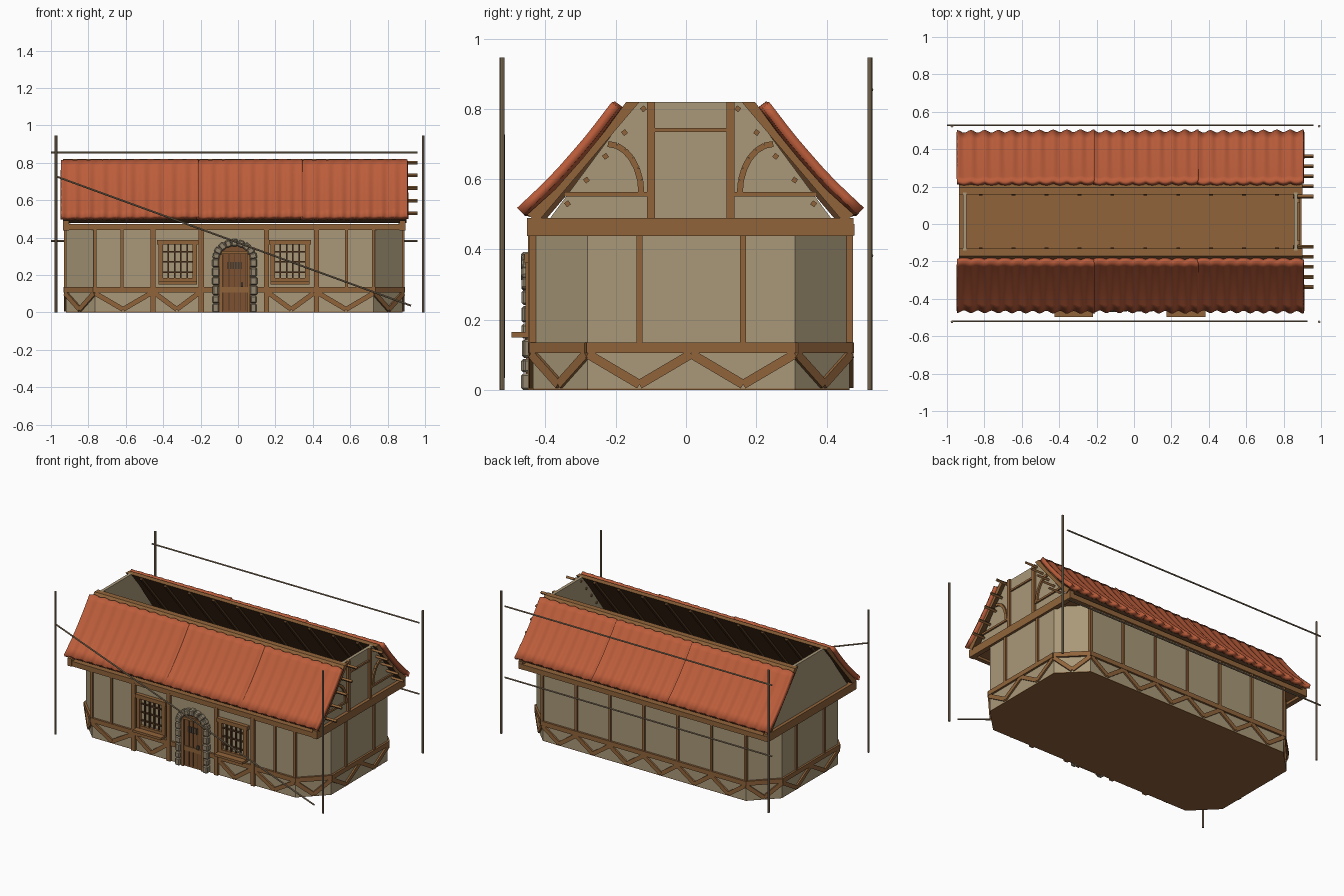
import bpy, bmesh, math, random
from mathutils import Vector as V

if "Cube" in bpy.data.objects:
    bpy.data.objects.remove(bpy.data.objects["Cube"])

random.seed(4)

def material(name, *rgb):
    m = bpy.data.materials.new(name)
    m.diffuse_color = [(c / 255) ** 2.2 for c in rgb] + [1]
    m.use_nodes = True
    m.node_tree.nodes["Principled BSDF"].inputs["Base Color"].default_value = m.diffuse_color
    return m

PLASTER = material("plaster", 168, 151, 120)
TIMBER = material("timber", 143, 100, 61)
DARK = material("dark_wood", 84, 59, 38)
TILE = material("red_tile", 186, 93, 61)
STONE = material("stone", 146, 133, 111)
POLE = material("weathered_pole", 143, 124, 99)
DOOR = material("door_wood", 124, 83, 52)
IRON = material("iron", 88, 80, 72)

def finish(name, bm, *mats):
    bmesh.ops.recalc_face_normals(bm, faces=bm.faces)
    me = bpy.data.meshes.new(name)
    bm.to_mesh(me)
    bm.free()
    for m in mats:
        me.materials.append(m)
    ob = bpy.data.objects.new(name, me)
    bpy.context.collection.objects.link(ob)
    return ob

def prism(bm, a, b):
    va, vb = [bm.verts.new(p) for p in a], [bm.verts.new(p) for p in b]
    n = len(a)
    bm.faces.new(va)
    bm.faces.new(vb[::-1])
    for i in range(n):
        bm.faces.new((va[i], vb[i], vb[(i + 1) % n], va[(i + 1) % n]))

def beam(bm, a, b, w, d, n):
    """Box from a to b: w wide, d deep along the normal n."""
    a, b, n = V(a), V(b), V(n)
    s = (b - a).normalized().cross(n) * w / 2
    corners = [s + n * d / 2, s - n * d / 2, -s - n * d / 2, -s + n * d / 2]
    prism(bm, [a + c for c in corners], [b + c for c in corners])

def box(bm, x0, x1, y0, y1, z0, z1):
    beam(bm, (x0, (y0 + y1) / 2, (z0 + z1) / 2), (x1, (y0 + y1) / 2, (z0 + z1) / 2), z1 - z0, y1 - y0, (0, 1, 0))

def x_prism(bm, pts, x0, x1):
    prism(bm, [(x0, y, z) for y, z in pts], [(x1, y, z) for y, z in pts])

# walls: a chamfered rectangle, with floor plate and attic floor
X0, X1, Y0, Y1, C = -.92, .88, -.435, .465, .155
YC = .013
ring = [V(p) for p in [(X0 + C, Y0), (X1 - C, Y0), (X1, Y0 + C), (X1, Y1 - C),
                       (X1 - C, Y1), (X0 + C, Y1), (X0, Y1 - C), (X0, Y0 + C)]]
bm = bmesh.new()
prism(bm, [(p.x, p.y, .004) for p in ring], [(p.x, p.y, .455) for p in ring])
finish("walls", bm, PLASTER)
bm = bmesh.new()
prism(bm, [(p.x, p.y, 0) for p in ring], [(p.x, p.y, .004) for p in ring])
box(bm, X0, X1, Y0, Y1, .455, .472)
finish("floors", bm, TIMBER)

# wall timbers: belt, zigzag braces and posts on each side
bm = bmesh.new()
posts = {1: [], 2: [.327, .827], 4: [i / 6 for i in range(7)], 6: [.25, .75], 0: []}
front_v = [(-.765, -.465), (-.445, -.21), (.165, .405), (.43, .725)]
for i in range(8):
    p, q = ring[i], ring[(i + 1) % 8]
    t = (q - p).normalized()
    n = V((t.y, -t.x, 0))
    at = lambda f, z: V((*p.lerp(q, f), z))
    beam(bm, at(-.006, .12), at(1.006, .12), .03, .026, n)
    L = (q - p).length
    if i == 0:
        spans = [((a - p.x) / L, (b - p.x) / L) for a, b in front_v]
    else:
        k = {2: 2, 6: 2, 4: 6}.get(i, 1)
        spans = [(j / k, (j + 1) / k) for j in range(k)]
    for a, b in spans:
        m = (a + b) / 2
        beam(bm, at(a, .103), at(m, .016), .026, .022, n)
        beam(bm, at(m, .016), at(b, .103), .026, .021, n)
    for f in {2: [.25, .75], 6: [.25, .75], 4: [j / 6 for j in range(7)]}.get(i, []):
        beam(bm, at(f, .13), at(f, .45), .017, .02, n)
N = (0, -1, 0)
for x in (-.455, -.197, .152, .42):
    beam(bm, (x, Y0, 0), (x, Y0, .45), .028, .03, N)
for x in (-.765, -.62, .58, .725):
    beam(bm, (x, Y0, .13), (x, Y0, .45), .016, .02, N)
finish("wall_timbers", bm, TIMBER)

# eaves beams and gable beams, overhanging the chamfers
bm = bmesh.new()
for y in (Y0, Y1):
    box(bm, X0 - .01, X1 + .012, y - .014, y + .014, .44, .473)
for x in (X0, X1):
    box(bm, x - .016, x + .016, -.452, .477, .438, .49)
finish("top_beams", bm, TIMBER)

# gable walls
bm = bmesh.new()
for x in (X0 + .005, X1 - .025):
    x_prism(bm, [(YC - .41, .475), (YC + .41, .475), (YC + .155, .82), (YC - .155, .82)], x, x + .02)
finish("gable_walls", bm, PLASTER)

# right gable timbers and purlin ends, mirrored
bm = bmesh.new()
XG, NX = .877, (1, 0, 0)
beam(bm, (XG, YC - .11, .74), (XG, YC + .11, .74), .012, .016, NX)
for s in (-1, 1):
    beam(bm, (XG, YC + s * .113, .485), (XG, YC + s * .113, .82), .023, .022, NX)
    beam(bm, (XG, YC + s * .11, .557), (XG, YC + s * .36, .557), .013, .016, NX)
    arc = [(XG, YC + s * (.235 - .095 * math.cos(a)), .56 + .14 * math.sin(a))
           for a in [j * math.pi / 12 for j in range(7)]]
    for a, b in zip(arc, arc[1:]):
        beam(bm, a, b, .017, .018, NX)
    for j in range(5):
        d, z = .35 - .054 * j, .53 + .0675 * j
        beam(bm, (.85, YC + s * d, z), (.96, YC + s * d, z), .014, .014, V((0, .6 * s, .8)))
finish("gable_timbers", bm, TIMBER)

# roof boards under the tiles: dark on the underside
inner = [(.145, .82), (.435, .478)]
outer = [(.465, .499), (.385, .571), (.307, .659), (.2435, .737), (.183, .82)]
bm = bmesh.new()
for s in (-1, 1):
    x_prism(bm, [(YC + s * d, z) for d, z in inner + outer], -.935, .9)
bmesh.ops.recalc_face_normals(bm, faces=bm.faces)
for f in bm.faces:
    f.normal_update()
    f.material_index = int(f.normal.z < -.2)
finish("roof_boards", bm, TIMBER, DARK)
bm = bmesh.new()
for s in (-1, 1):
    for j in range(10):
        x = -.82 + j * .176
        beam(bm, (x, YC + s * .425, .485), (x, YC + s * .147, .812), .02, .02, V((0, .76 * s, .65)))
finish("rafters", bm, DARK)

# tiled roof panels: wavy sheets over a flared profile
prof = [V(p) for p in [(.484, .515), (.445, .552), (.405, .591), (.366, .633), (.328, .677),
                       (.296, .715), (.2655, .754), (.241, .787), (.2175, .818)]]
for s, side in ((-1, "front"), (1, "back")):
    for k, (x0, x1, waves) in enumerate([(-.945, -.212, 10), (-.218, .343, 8), (.337, .906, 8)]):
        bm = bmesh.new()
        cols = waves * 8
        rows = []
        for i in range(cols + 1):
            u = i / cols
            col = []
            for j, p in enumerate(prof):
                t = prof[min(j + 1, 8)] - prof[max(j - 1, 0)]
                nrm = V((t.y, -t.x)).normalized()
                off = (.006 - .003 * j / 8) * math.cos(u * waves * 2 * math.pi) + .006 * (u - .5)
                e = p + nrm * off
                e += t.normalized() * (-.004 * math.cos(u * waves * 2 * math.pi)) * (j in (0, 8))
                col.append(bm.verts.new((x0 + (x1 - x0) * u, YC + s * e.x, e.y)))
            rows.append(col)
        for a, b in zip(rows, rows[1:]):
            for j in range(8):
                q = (a[j], b[j], b[j + 1], a[j + 1])
                bm.faces.new(q if s < 0 else q[::-1])
        me = bpy.data.meshes.new("tiles")
        bm.to_mesh(me)
        bm.free()
        me.materials.append(TILE)
        ob = bpy.data.objects.new(f"{side}_roof_tiles_{k + 1}", me)
        bpy.context.collection.objects.link(ob)
        mod = ob.modifiers.new("thickness", "SOLIDIFY")
        mod.thickness, mod.offset = .026, -1
        bpy.context.view_layer.objects.active = ob
        ob.select_set(True)
        bpy.ops.object.shade_smooth_by_angle(angle=math.radians(40))
        ob.select_set(False)

# windows: frame, sill, lintel and bars
for side, cx in (("left", -.322), ("right", .277)):
    bm = bmesh.new()
    for s in (-1, 1):
        box(bm, cx + s * .092 - .012, cx + s * .092 + .012, -.456, -.43, .16, .375)
    box(bm, cx - .112, cx + .112, -.46, -.43, .362, .388)
    box(bm, cx - .104, cx + .104, -.496, -.43, .15, .165)
    box(bm, cx - .08, cx + .08, -.454, -.43, .165, .183)
    finish(side + "_window_frame", bm, TIMBER)
    bm = bmesh.new()
    for j in range(4):
        x = cx - .051 + .034 * j
        box(bm, x - .004, x + .004, -.447, -.434, .18, .365)
    for z in (.215, .27, .325):
        box(bm, cx - .08, cx + .08, -.445, -.434, z - .004, z + .004)
    finish(side + "_window_bars", bm, DARK)

# arched door with planks, barred opening and handle
DX = -.018
arch = [(DX + .086, 0)] + [(DX + .086 * math.cos(a), .285 + .075 * math.sin(a))
        for a in [j * math.pi / 12 for j in range(13)]] + [(DX - .086, 0)]
bm = bmesh.new()
prism(bm, [(x, -.444, z) for x, z in arch], [(x, -.43, z) for x, z in arch])
finish("door", bm, DOOR)
bm = bmesh.new()
for j in range(-2, 3):
    box(bm, DX + j * .03 - .0015, DX + j * .03 + .0015, -.446, -.44, .01, .325)
box(bm, DX - .04, DX + .04, -.447, -.44, .232, .27)
finish("door_grooves", bm, DARK)
bm = bmesh.new()
for s in (-1, 1):
    box(bm, DX + s * .074 - .009, DX + s * .074 + .009, -.455, -.43, 0, .31)
box(bm, DX - .08, DX + .08, -.455, -.43, .312, .328)
finish("door_frame", bm, TIMBER)
bm = bmesh.new()
for j in range(-2, 3):
    box(bm, DX + j * .014 - .003, DX + j * .014 + .003, -.451, -.44, .232, .27)
box(bm, DX + .034, DX + .046, -.458, -.44, .135, .16)
finish("door_iron", bm, IRON)

# rough stones round the door
bm = bmesh.new()
for s in (-1, 1):
    z = 0
    for h in (.05, .042, .055, .045, .05, .046):
        w = random.uniform(.032, .042)
        x = DX + s * .101
        box(bm, x - w / 2, x + w / 2, random.uniform(-.47, -.462), -.425, z, z + h - .003)
        z += h
for j in range(9):
    a = math.pi * (j + .5) / 9
    d = V((math.cos(a), 0, math.sin(a)))
    c = V((DX + .1 * d.x, -.447, .287 + .085 * d.z))
    beam(bm, c - d * .019, c + d * random.uniform(.015, .021), .033, random.uniform(.04, .046), N)
ob = finish("door_stones", bm, STONE)
mod = ob.modifiers.new("worn_edges", "BEVEL")
mod.width, mod.segments = .006, 1

# scaffold poles and rails
def rod(name, a, b, r):
    a, b = V(a), V(b)
    bpy.ops.mesh.primitive_cylinder_add(vertices=8, radius=r, depth=(b - a).length, location=(a + b) / 2)
    ob = bpy.context.object
    ob.name = name
    ob.rotation_euler = (b - a).to_track_quat('Z', 'Y').to_euler()
    ob.data.materials.append(POLE)

for x in (-.973, .99):
    for y in (-.523, .523):
        rod("scaffold_pole", (x, y, 0), (x, y, .946), .007)
rod("back_rail_upper", (-1, .528, .854), (.96, .528, .854), .005)
rod("back_rail_lower", (-1, .528, .382), (.96, .528, .382), .005)
rod("front_diagonal_rail", (-.97, -.52, .726), (.925, -.52, .036), .005)
